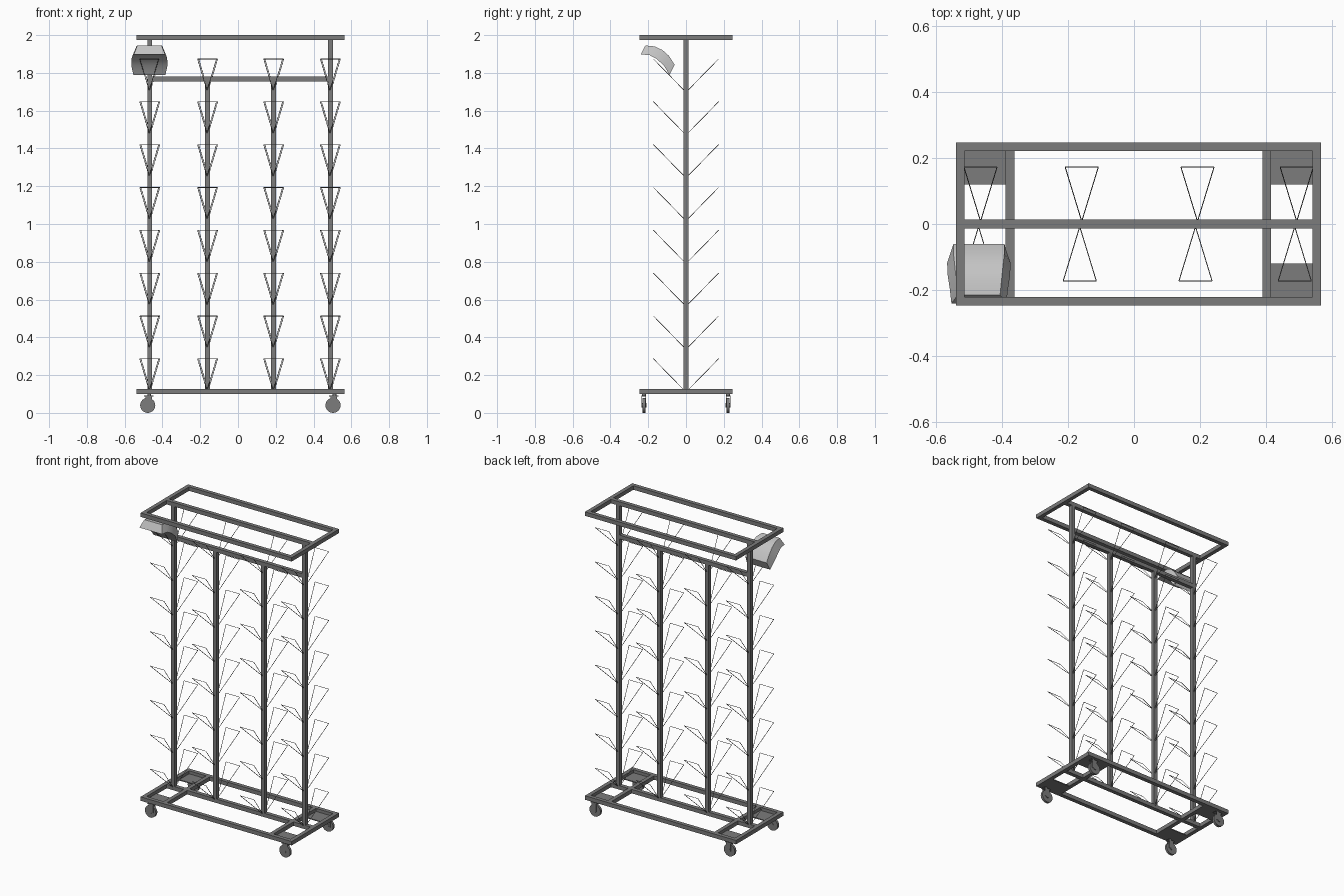
import bpy, bmesh, math
from mathutils import Vector, Matrix

if "Cube" in bpy.data.objects:
    bpy.data.objects.remove(bpy.data.objects["Cube"])


def material(name, v):
    m = bpy.data.materials.new(name)
    m.diffuse_color = (v, v, v, 1)
    m.use_nodes = True
    m.node_tree.nodes["Principled BSDF"].inputs["Base Color"].default_value = m.diffuse_color
    return m


STEEL = material("steel_grey", 0.20)
PAD = material("light_grey", 0.55)
T = 0.026                      # square tube size
X0, X1, YH = -0.538, 0.565, 0.247
POSTS = (-0.467, -0.161, 0.189, 0.489)


def finish(name, bm, mat):
    bmesh.ops.recalc_face_normals(bm, faces=bm.faces)
    me = bpy.data.meshes.new(name)
    bm.to_mesh(me)
    bm.free()
    me.materials.append(mat)
    ob = bpy.data.objects.new(name, me)
    bpy.context.collection.objects.link(ob)
    return ob


def box(bm, x0, x1, y0, y1, z0, z1):
    size = Matrix.Diagonal((x1 - x0, y1 - y0, z1 - z0, 1))
    mid = Matrix.Translation(((x0 + x1) / 2, (y0 + y1) / 2, (z0 + z1) / 2))
    bmesh.ops.create_cube(bm, size=1, matrix=mid @ size)


def rod(bm, a, b, r, sides):
    a, b = Vector(a), Vector(b)
    d = b - a
    rot = d.to_track_quat('Z', 'Y').to_matrix().to_4x4()
    bmesh.ops.create_cone(bm, cap_ends=True, segments=sides, radius1=r, radius2=r,
                          depth=d.length, matrix=Matrix.Translation((a + b) / 2) @ rot)


def frame(name, z0, cross_bars):
    """Rectangular tube frame with a centre bar and optional cross bars."""
    bm = bmesh.new()
    z1 = z0 + T
    for y0 in (-YH, YH - T):
        box(bm, X0, X1, y0, y0 + T, z0, z1)
    for x in (X0, X1 - T, *cross_bars):
        box(bm, x, x + T, -YH + T, YH - T, z0, z1)
    box(bm, X0 + T, X1 - T, -T / 2, T / 2, z0, z1)
    return finish(name, bm, STEEL)


# Top and base frames
frame("top_frame", 2 - T, ())
frame("base_frame", 0.101, (-0.388, 0.388))

# Corner plates of the base
bm = bmesh.new()
for x0, x1 in ((X0 + T, -0.388), (0.414, X1 - T)):
    for s in (-1, 1):
        y = sorted((s * 0.12, s * (YH - T)))
        box(bm, x0, x1, y[0], y[1], 0.101, 0.107)
finish("corner_plates", bm, STEEL)

# Posts and the upper rail
for i, x in enumerate(POSTS):
    bm = bmesh.new()
    top = 2 - T if i in (0, 3) else 1.755
    box(bm, x - T / 2, x + T / 2, -T / 2, T / 2, 0.127, top)
    finish(f"post_{i + 1}", bm, STEEL)
bm = bmesh.new()
box(bm, POSTS[0] + T / 2, POSTS[3] - T / 2, -T / 2, T / 2, 1.755, 1.781)
finish("upper_rail", bm, STEEL)

# Triangular wire hooks, eight levels on both sides of each post
bm = bmesh.new()
for x in POSTS:
    for level in range(8):
        tip = 0.286 + level * 0.2268
        for s in (-1, 1):
            cx = x + s * 0.003
            root = (cx, s * 0.008, tip - 0.168)
            left, right = [(cx + e, s * 0.172, tip) for e in (-0.05, 0.05)]
            for a, b in ((root, left), (left, right), (right, root)):
                rod(bm, a, b, 0.0016, 6)
finish("wire_hooks", bm, STEEL)

# Casters: wheel, hub, fork and mount
for i, (x, s) in enumerate((x, s) for x in (-0.478, 0.503) for s in (-1, 1)):
    y = s * 0.223
    bm = bmesh.new()
    rod(bm, (x, y - 0.008, 0.04), (x, y + 0.008, 0.04), 0.04, 24)
    rod(bm, (x, y - 0.013, 0.04), (x, y + 0.013, 0.04), 0.012, 12)
    wheel = finish(f"caster_wheel_{i + 1}", bm, STEEL)
    bm = bmesh.new()
    for e in (-1, 1):
        ys = sorted((y + e * 0.009, y + e * 0.012))
        box(bm, x - 0.012, x + 0.022, ys[0], ys[1], 0.035, 0.09)
    box(bm, x - 0.02, x + 0.03, y - 0.012, y + 0.012, 0.088, 0.093)
    rod(bm, (x + 0.008, y, 0.09), (x + 0.008, y, 0.101), 0.01, 12)
    finish(f"caster_fork_{i + 1}", bm, STEEL)

# Curved pad resting on the top left hook: (outer y, z, half width), (inner ...)
outer = ((-0.215, 1.945, 0.064), (-0.165, 1.94, 0.069), (-0.125, 1.921, 0.073),
         (-0.09, 1.89, 0.077), (-0.06, 1.843, 0.077))
inner = ((-0.24, 1.897, 0.083), (-0.195, 1.895, 0.088), (-0.158, 1.876, 0.094),
         (-0.118, 1.84, 0.096), (-0.087, 1.79, 0.085))
bm = bmesh.new()
CX = -0.469
rings = []
for (yo, zo, wo), (yi, zi, wi) in zip(outer, inner):
    pts = ((CX - wi, yi, zi), (CX - wo, yo, zo), (CX + wo, yo, zo), (CX + wi, yi, zi))
    rings.append([bm.verts.new(p) for p in pts])
for a, b in zip(rings, rings[1:]):
    for k in range(4):
        n = (k + 1) % 4
        bm.faces.new((a[k], a[n], b[n], b[k]))
bm.faces.new(rings[0])
bm.faces.new(rings[-1])
pad = finish("hanging_pad", bm, PAD)

# Smooth the round parts
bpy.ops.object.select_all(action='DESELECT')
for ob in bpy.data.objects:
    if ob.name.startswith(("caster_wheel", "hanging_pad")):
        ob.select_set(True)
        bpy.context.view_layer.objects.active = ob
bpy.ops.object.shade_smooth_by_angle(angle=math.radians(35))
